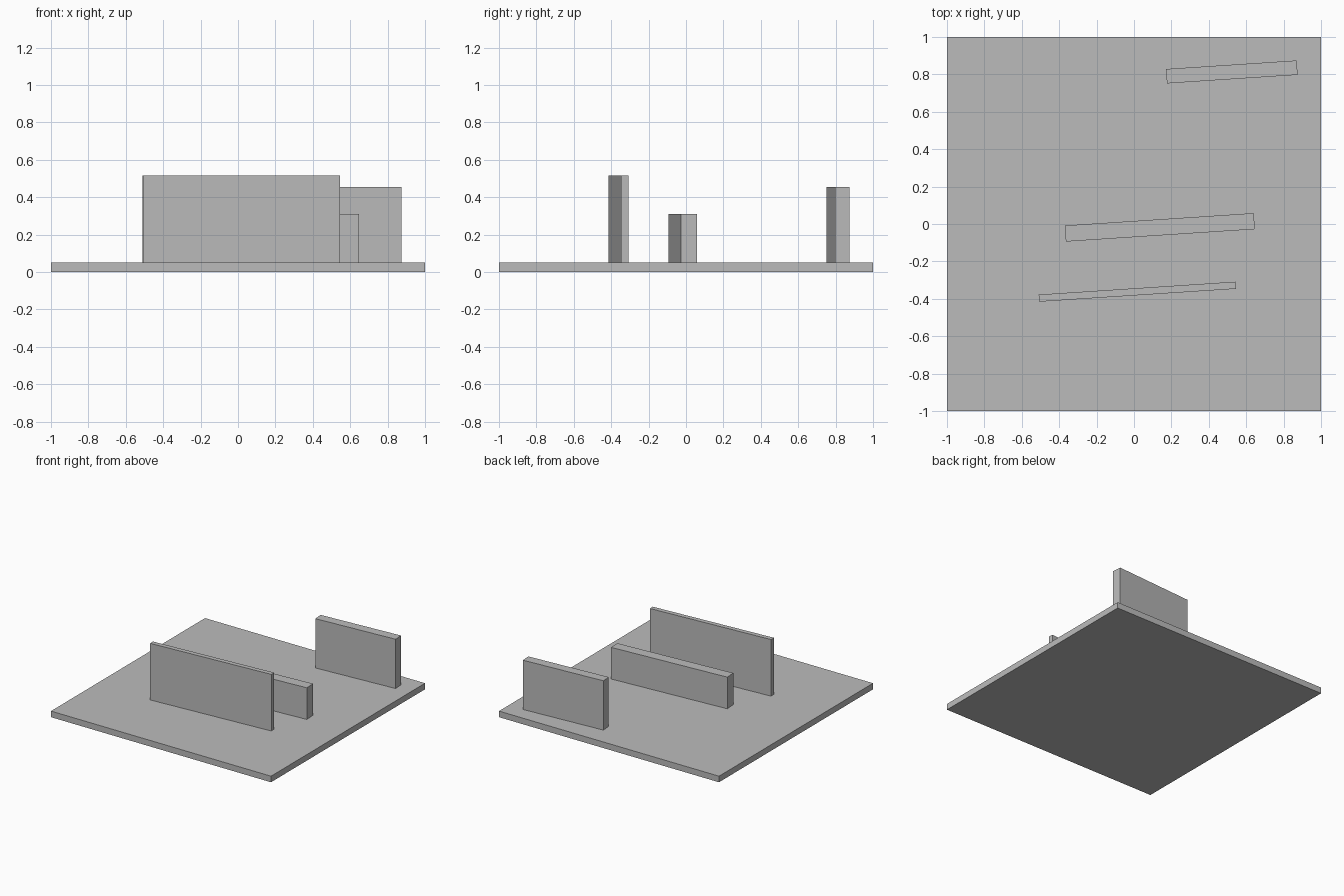
import bpy
import math

if "Cube" in bpy.data.objects:
    bpy.data.objects.remove(bpy.data.objects["Cube"], do_unlink=True)

# Single plain grey
grey = bpy.data.materials.new("plain_grey")
grey.use_nodes = True
colour = (0.5, 0.5, 0.5, 1)
grey.diffuse_color = colour
grey.node_tree.nodes["Principled BSDF"].inputs["Base Color"].default_value = colour

BASE_TOP = 0.05
TURN = math.radians(3.75)


def block(name, x, y, size, bottom=0.0, turn=0.0):
    """Box resting on height 'bottom', turned about the vertical."""
    bpy.ops.mesh.primitive_cube_add(size=1, location=(x, y, bottom + size[2] / 2),
                                    rotation=(0, 0, turn))
    ob = bpy.context.object
    ob.name = name
    ob.scale = size
    bpy.ops.object.transform_apply(location=False, rotation=False, scale=True)
    ob.data.materials.append(grey)
    return ob


# Ground slab
block("base_slab", 0, 0, (2, 2, BASE_TOP))

# Three parallel, slightly turned walls
block("front_wall", 0.018, -0.362, (1.055, 0.038, 0.465), BASE_TOP, TURN)
block("middle_wall", 0.138, -0.018, (1.012, 0.086, 0.26), BASE_TOP, TURN)
block("back_wall", 0.523, 0.813, (0.70, 0.077, 0.405), BASE_TOP, TURN)
